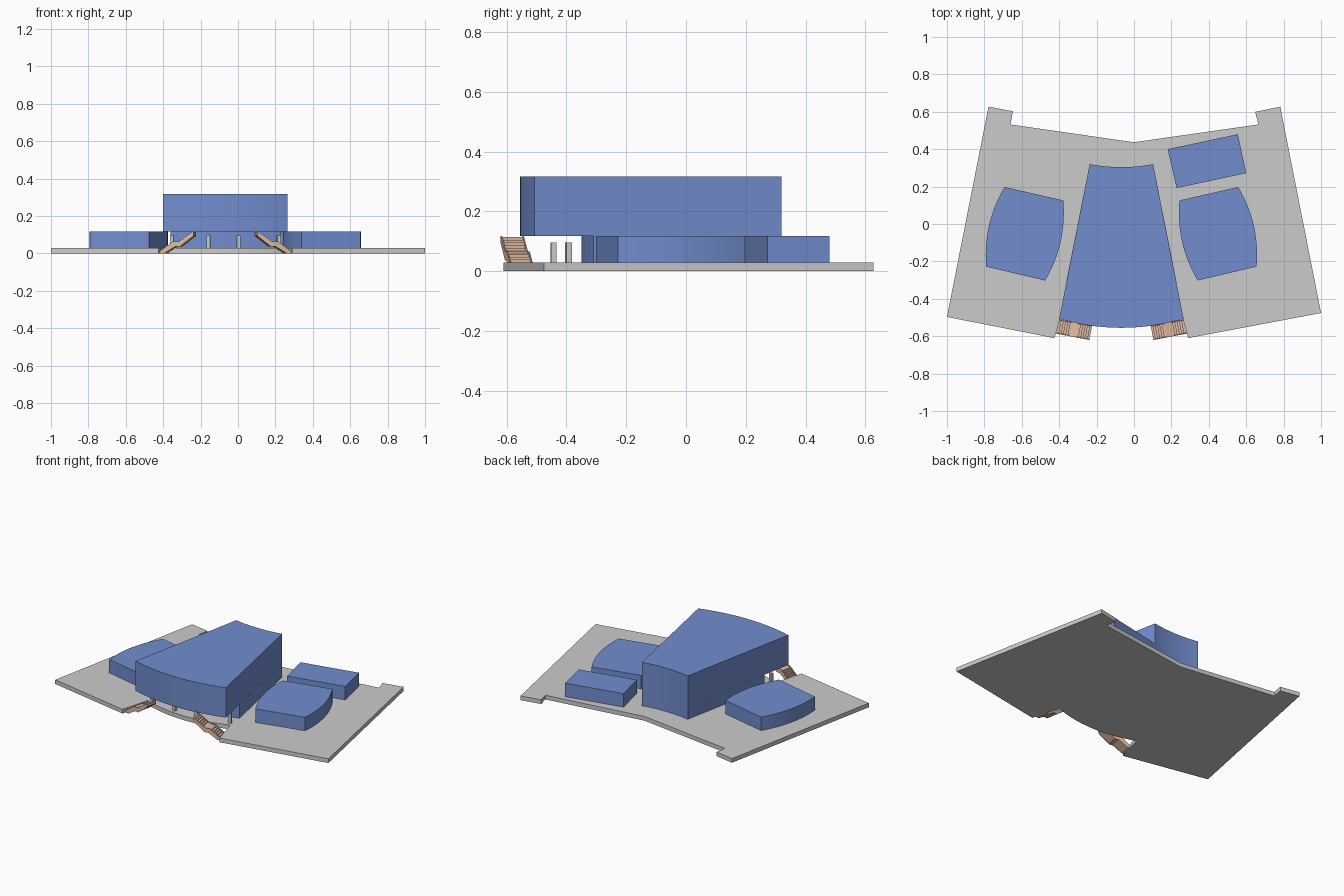
import bpy, bmesh, math
from mathutils import Vector

if "Cube" in bpy.data.objects:
    bpy.data.objects.remove(bpy.data.objects["Cube"])

GROUND, FLOOR, ROOF = 0.028, 0.118, 0.317
AXIS = -0.0675          # symmetry axis of the hall, wings and stairs


def material(name, color):
    m = bpy.data.materials.new(name)
    m.diffuse_color = color
    m.use_nodes = True
    m.node_tree.nodes["Principled BSDF"].inputs["Base Color"].default_value = m.diffuse_color
    return m


BLUE = material("blue", (0.17, 0.27, 0.62, 1))
PEACH = material("peach", (0.75, 0.5, 0.36, 1))


def mirror(points):
    return [(2 * AXIS - x, y) for x, y in points]


def arc(p, q, sag, n=14):
    """Points from p to q, bulging by sag to the right of the direction p->q."""
    p, q = Vector(p), Vector(q)
    d = q - p
    side = Vector((d.y, -d.x)).normalized()
    return [tuple(p + d * (i / n) + side * sag * (1 - (2 * i / n - 1) ** 2))
            for i in range(n + 1)]


def extrude(name, base, offset, mat=None, smooth=False):
    """Solid made by sweeping a planar outline along offset."""
    bm = bmesh.new()
    face = bm.faces.new([bm.verts.new(p) for p in base])
    res = bmesh.ops.extrude_face_region(bm, geom=[face], use_keep_orig=True)
    bmesh.ops.translate(bm, vec=offset,
                        verts=[g for g in res["geom"] if isinstance(g, bmesh.types.BMVert)])
    bmesh.ops.recalc_face_normals(bm, faces=bm.faces)
    mesh = bpy.data.meshes.new(name)
    bm.to_mesh(mesh)
    bm.free()
    ob = bpy.data.objects.new(name, mesh)
    bpy.context.collection.objects.link(ob)
    if mat:
        mesh.materials.append(mat)
    if smooth:
        bpy.ops.object.select_all(action='DESELECT')
        ob.select_set(True)
        bpy.context.view_layer.objects.active = ob
        bpy.ops.object.shade_smooth_by_angle(angle=math.radians(25))
    return ob


def prism(name, outline, z0, z1, mat=None, smooth=False):
    return extrude(name, [(x, y, z0) for x, y in outline], Vector((0, 0, z1 - z0)), mat, smooth)


# ground slab with a curved recess under the hall
recess = arc((-0.372, -0.42), (0.237, -0.42), 0.055)
prism("ground_slab",
      [(-1, -0.497), (-0.425, -0.61)] + recess +
      [(0.29, -0.61), (1, -0.476), (0.782, 0.627), (0.648, 0.6), (0.665, 0.532),
       (0, 0.437), (-0.66, 0.532), (-0.648, 0.603), (-0.778, 0.627)],
      0, GROUND, smooth=True)

# fan-shaped hall: overhanging upper volume and set-back lower storey
back = arc((0.102, 0.32), (-0.237, 0.32), -0.016)
prism("hall_upper", arc((-0.4, -0.507), (0.265, -0.507), 0.048) + back, FLOOR, ROOF, BLUE, True)
prism("hall_lower", arc((-0.362, -0.31), (0.227, -0.31), 0.04) + back, GROUND, FLOOR, BLUE, True)

# side wings with bowed long walls, and the rear annex
wing = (arc((0.34, -0.302), (0.655, -0.228), 0, 1) + arc((0.655, -0.228), (0.557, 0.198), 0.035)
        + arc((0.243, 0.126), (0.34, -0.302), 0.035)[:-1])
prism("wing_right", wing, GROUND, FLOOR, BLUE, True)
prism("wing_left", mirror(wing), GROUND, FLOOR, BLUE, True)
prism("rear_annex", [(0.18, 0.4), (0.555, 0.48), (0.6, 0.272), (0.228, 0.192)], GROUND, FLOOR, BLUE)

# entrance columns following the curve of the front
for i, (dx, y, turn) in enumerate([(-0.285, -0.393, -0.2), (-0.09, -0.443, -0.07),
                                   (0.07, -0.443, 0.07), (0.285, -0.393, 0.2)]):
    h = 0.0125
    pts = [(AXIS + dx + h * math.sqrt(0.8) * 1.2 * math.cos(turn + math.pi / 4 + k * math.pi / 2),
            y + h * math.sqrt(0.8) * 1.2 * math.sin(turn + math.pi / 4 + k * math.pi / 2))
           for k in range(4)]
    prism(f"column_{i + 1}", pts, GROUND, 0.095)

# outdoor stairs: two flights with a landing between
RUN, RISE, LANDING, STEPS = 0.0124, 0.0095, 0.032, 6
flight, climb = RUN * STEPS, RISE * STEPS


def stepped(s0, z0):
    pts = []
    for k in range(STEPS):
        pts += [(s0 + k * RUN, z0 + (k + 1) * RISE), (s0 + (k + 1) * RUN, z0 + (k + 1) * RISE)]
    return pts


mid, top = flight + LANDING, 2 * flight + LANDING
soffit = [(top, 2 * climb - 0.018), (mid, climb - 0.018), (flight + 0.006, climb - 0.018),
          (0.022, 0.0)]
treads = [(0, 0)] + stepped(0, 0) + stepped(mid, climb) + soffit
stringer = ([(-0.004, 0), (-0.004, 0.012), (flight - 0.004, climb + 0.008),
             (mid - 0.004, climb + 0.008), (top - 0.004, 2 * climb + 0.004),
             (top + 0.001, 2 * climb + 0.002)]
            + [(s, max(z - 0.003, 0)) for s, z in soffit])


def stair_part(name, profile, t0, t1, sign):
    """Profile (along, height) swept across the stair from t0 to t1."""
    along = Vector((-0.982 * sign, -0.189, 0))
    across = Vector((-0.189 * sign, 0.982, 0))
    start = Vector((AXIS + 0.349 * sign, -0.586, 0)) + across * t0
    extrude(name, [start + along * s + Vector((0, 0, z)) for s, z in profile],
            across * (t1 - t0), PEACH)


for side, sign in (("right", 1), ("left", -1)):
    stair_part(f"stair_treads_{side}", treads, 0.004, 0.074, sign)
    stair_part(f"stair_outer_stringer_{side}", stringer, 0, 0.004, sign)
    stair_part(f"stair_inner_stringer_{side}", stringer, 0.074, 0.078, sign)
